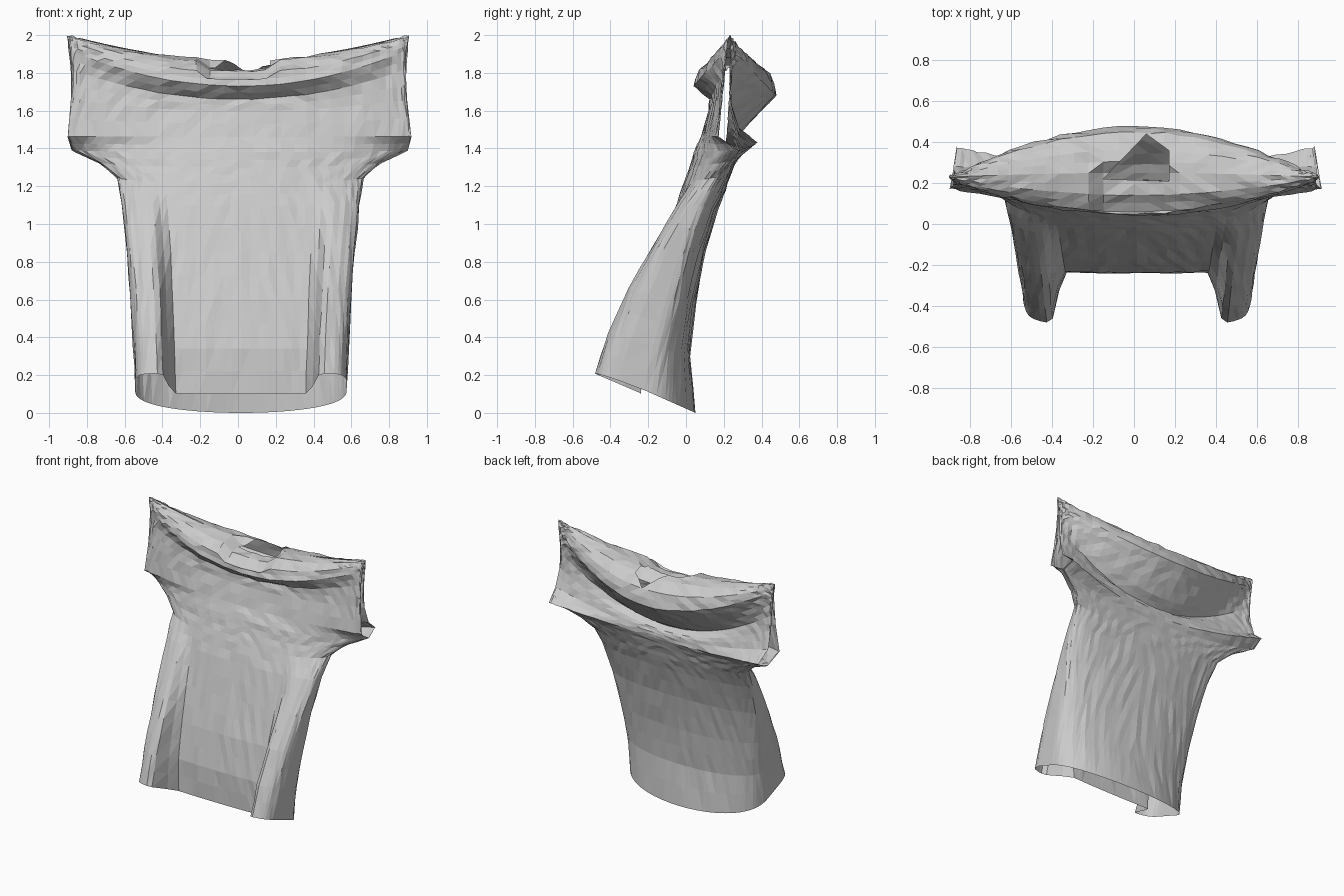
import bpy, bmesh, math, random
from mathutils import Vector

random.seed(4)
cube = bpy.data.objects.get("Cube")
if cube:
    bpy.data.objects.remove(cube, do_unlink=True)

COLUMNS = 38
STEPS = 2

# Side seam of the torso, hem to sleeve underside: x, y, z
side_seam = [(.56, -.22, .12), (.57, -.17, .35), (.585, -.1, .6), (.605, -.03, .85),
             (.63, .07, 1.1), (.65, .16, 1.25), (.75, .23, 1.33), (.89, .28, 1.39)]
# Centre line of each torso panel: y, z, roundness, depth of the side fold
front_centre = [(-.24, .1, .6, .27), (-.24, .34, .6, .21), (-.19, .6, .6, .15),
                (-.12, .85, .7, .09), (-.05, 1.1, .8, .03), (-.01, 1.22, .9, 0),
                (.02, 1.3, 1, 0), (.04, 1.38, 1.3, 0)]
back_centre = [(.05, 0, .8, 0), (.02, .3, .8, 0), (.05, .58, .8, 0), (.1, .85, .8, 0),
               (.17, 1.08, .8, 0), (.21, 1.18, .9, 0), (.23, 1.25, 1.2, 0), (.25, 1.3, 1.6, 0)]
# Rows over chest and shoulder: cuff x, y, z, then centre y, z
front_yoke = [(.91, .17, 1.46, .08, 1.46), (.89, .19, 1.66, .12, 1.6),
              (.885, .205, 1.82, .13, 1.66), (.89, .215, 1.92, .04, 1.73),
              (.9, .22, 1.97, .06, 1.8), (.905, .23, 1.99, .14, 1.86),
              (.905, .23, 2, .25, 1.87)]
# The back rolls into a low valley at its centre, then the yoke overhangs it
back_yoke = [(.875, .38, 1.43, .265, 1.34), (.89, .28, 1.51, .27, 1.38),
             (.885, .24, 1.64, .26, 1.41), (.885, .235, 1.75, .21, 1.43),
             (.89, .235, 1.84, .29, 1.48), (.895, .235, 1.89, .4, 1.6),
             (.9, .235, 1.93, .48, 1.68), (.9, .235, 1.96, .45, 1.79),
             (.905, .235, 1.99, .36, 1.85), (.905, .23, 2, .25, 1.87)]


def panel_rows(centre, yoke, roundness):
    """Join torso and yoke rows, with extra rows between them."""
    rows = [seam + mid for seam, mid in zip(side_seam, centre)]
    rows += [row + (roundness, 0) for row in yoke]
    fine = []
    for low, high in zip(rows, rows[1:]):
        for step in range(STEPS):
            t = step / STEPS
            fine.append([a + (b - a) * t for a, b in zip(low, high)])
    return fine + [list(rows[-1])]


def row_point(row, s):
    """Point on a row; s runs from the right side to the left."""
    x_end, y_end, z_end, y_mid, z_mid, roundness, fold = row
    across = math.sin(s * math.pi / 2)
    bulge = math.cos(s * math.pi / 2) if abs(s) < 1 else 0
    inward = bulge ** roundness
    lobe = fold * math.exp(-((abs(across) - .86) / .18) ** 6) * bulge ** .18
    sway = .015 * min(1, 2 - z_end)
    return (x_end * across + sway,
            y_end + (y_mid - y_end) * inward - lobe,
            z_end + (z_mid - z_end) * inward + lobe * .42)


def add_panel(bm, rows):
    grid = [[bm.verts.new(row_point(row, 2 * i / COLUMNS - 1))
             for i in range(COLUMNS + 1)] for row in rows]
    for low, high in zip(grid, grid[1:]):
        for i in range(COLUMNS):
            bm.faces.new((low[i], low[i + 1], high[i + 1], high[i]))


# Shirt: front and back panels joined at the side and shoulder seams
bm = bmesh.new()
add_panel(bm, panel_rows(front_centre, front_yoke, 2))
add_panel(bm, panel_rows(back_centre, back_yoke, 2.2))
bmesh.ops.remove_doubles(bm, verts=bm.verts, dist=.003)
bmesh.ops.recalc_face_normals(bm, faces=bm.faces)

# Rumpled cloth, with open edges kept clean
inner = [v for v in bm.verts if not v.is_boundary]
bmesh.ops.smooth_vert(bm, verts=inner, factor=.2, use_axis_x=True,
                      use_axis_y=True, use_axis_z=True)
for v in inner:
    rough = .007 if v.co.z > 1.6 else .004
    v.co += v.normal * random.uniform(-rough, rough)

# Collar front sags below the shoulder line
for v in inner:
    if v.co.z > 1.78 and abs(v.co.x) < .15 and v.co.y < .3:
        v.co.z -= .05
bmesh.ops.triangulate(bm, faces=bm.faces)

# Neck opening, cut along a four-sided outline
outline = [Vector(p) for p in ((-.15, .22, 0), (.17, .21, 0), (.17, .36, 0), (.06, .44, 0))]
sides = []
for start, end in zip(outline, outline[1:] + outline[:1]):
    sides.append((start, (end - start).cross(Vector((0, 0, 1)))))


def collar_faces():
    return [f for f in bm.faces
            if f.calc_center_median().z > 1.72 and abs(f.calc_center_median().x) < .25]


for point, normal in sides:
    faces = collar_faces()
    edges = {e for f in faces for e in f.edges}
    verts = {v for f in faces for v in f.verts}
    bmesh.ops.bisect_plane(bm, geom=faces + list(edges) + list(verts),
                           plane_co=point, plane_no=normal)
opening = [f for f in collar_faces()
           if all((f.calc_center_median() - p).dot(n) < 0 for p, n in sides)]
bmesh.ops.delete(bm, geom=opening, context='FACES')
bmesh.ops.triangulate(bm, faces=bm.faces)

fabric = bpy.data.materials.new("grey fabric")
fabric.use_nodes = True
colour = (.6, .6, .6, 1)
fabric.diffuse_color = colour
fabric.node_tree.nodes["Principled BSDF"].inputs["Base Color"].default_value = colour

mesh = bpy.data.meshes.new("shirt")
bm.to_mesh(mesh)
bm.free()
mesh.materials.append(fabric)
bpy.context.collection.objects.link(bpy.data.objects.new("shirt", mesh))
